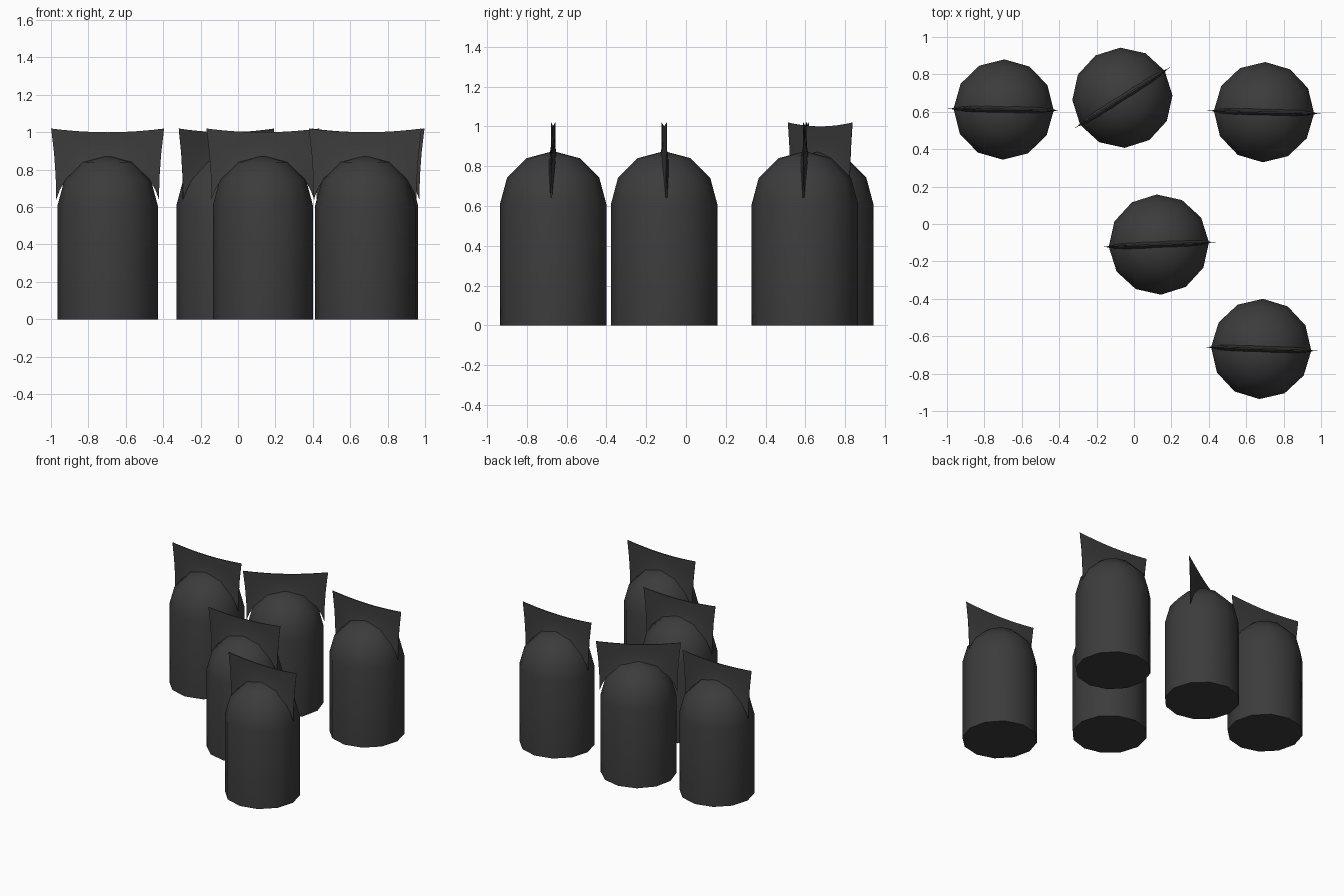
import bpy, bmesh
from math import cos, sin, pi, sqrt, radians

if "Cube" in bpy.data.objects:
    bpy.data.objects.remove(bpy.data.objects["Cube"])

R, SHOULDER, SIDES = 0.268, 0.608, 12

mat = bpy.data.materials.new("black_plastic")
mat.diffuse_color = (0.045, 0.045, 0.045, 1)
mat.use_nodes = True
mat.node_tree.nodes["Principled BSDF"].inputs["Base Color"].default_value = mat.diffuse_color


def finish(bm, name, x, y, rot):
    bmesh.ops.recalc_face_normals(bm, faces=bm.faces)
    mesh = bpy.data.meshes.new(name)
    bm.to_mesh(mesh)
    bm.free()
    ob = bpy.data.objects.new(name, mesh)
    bpy.context.collection.objects.link(ob)
    mesh.materials.append(mat)
    ob.location = (x, y, 0)
    ob.rotation_euler.z = radians(rot)
    bpy.ops.object.select_all(action='DESELECT')
    ob.select_set(True)
    bpy.context.view_layer.objects.active = ob
    bpy.ops.object.shade_smooth_by_angle(angle=radians(50))


def bridge(bm, rings):
    for a, b in zip(rings, rings[1:]):
        n = len(a)
        for i in range(n):
            j = (i + 1) % n
            bm.faces.new((a[i], a[j], b[j], b[i]))


def sack_body(name, x, y, rot):
    # straight twelve-sided sack with a domed shoulder
    bm = bmesh.new()
    profile = [(R, 0)] + [(R * cos(k * pi / 6), SHOULDER + R * sin(k * pi / 6)) for k in range(3)]
    rings = [[bm.verts.new((r * cos(2 * pi * i / SIDES), r * sin(2 * pi * i / SIDES), z))
              for i in range(SIDES)] for r, z in profile]
    bridge(bm, rings)
    bm.faces.new(rings[0])
    apex = bm.verts.new((0, 0, SHOULDER + R))
    for i in range(SIDES):
        bm.faces.new((rings[-1][i], rings[-1][(i + 1) % SIDES], apex))
    finish(bm, name, x, y, rot)


def pinched_top(name, x, y, rot):
    # thin sealed flap, rising from the dome and flaring to two corners
    bm = bmesh.new()
    cols = [-1, -0.93, -0.8, -0.55, -0.28, 0, 0.28, 0.55, 0.8, 0.93, 1]
    rings = []
    for t in (0, 0.12, 0.35, 0.65, 1):
        half = 0.275 + 0.027 * t * t
        ring = []
        for side in (-1, 1):
            for u in (cols if side < 0 else cols[::-1]):
                base = max(0.64, SHOULDER - 0.015 + sqrt(max(0, R * R - (0.268 * u) ** 2)))
                top = 1.0 + 0.02 * u * u
                thick = (0.004 + 0.014 * (1 - t) ** 3) * (1 - 0.8 * u ** 4)
                ring.append(bm.verts.new((half * u, side * thick, base + (top - base) * t)))
        rings.append(ring)
    bridge(bm, rings)
    # close the bottom and top seams between the two skins
    n = len(cols)
    for ring in (rings[0], rings[-1]):
        for i in range(n - 1):
            bm.faces.new((ring[i], ring[i + 1], ring[2 * n - 2 - i], ring[2 * n - 1 - i]))
    finish(bm, name, x, y, rot)


# five sacks: x, y, turn in degrees
sacks = [(-0.697, 0.612, -1), (-0.062, 0.675, 32.5), (0.695, 0.598, -1.5),
         (0.133, -0.11, 2.5), (0.68, -0.668, -2)]
for i, (x, y, rot) in enumerate(sacks, 1):
    sack_body(f"sack_body_{i}", x, y, rot)
    pinched_top(f"pinched_top_{i}", x, y, rot)
